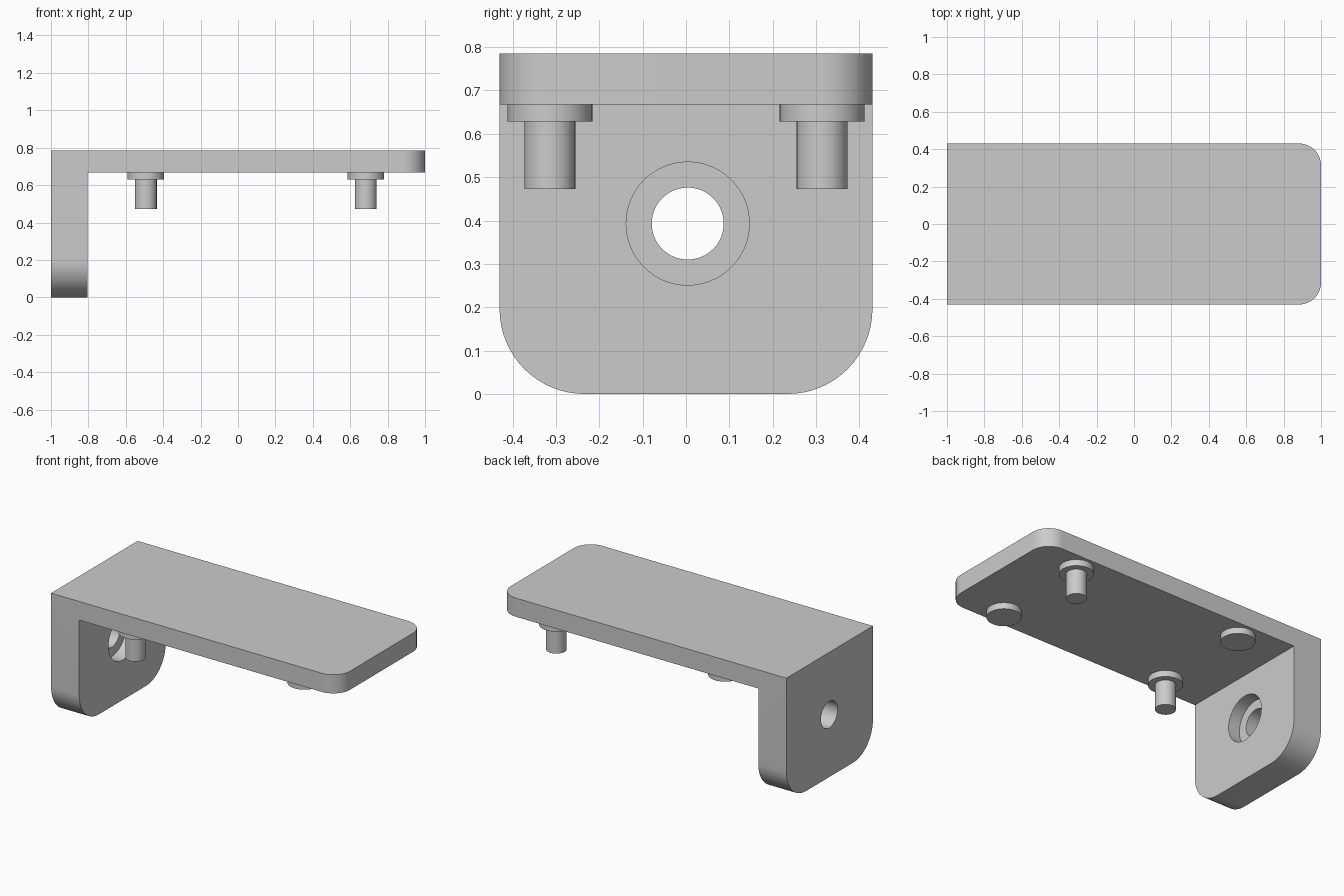
import bpy, bmesh, math
from mathutils import Matrix

if "Cube" in bpy.data.objects:
    bpy.data.objects.remove(bpy.data.objects["Cube"], do_unlink=True)

U = 0.0391                    # one design unit
HALF_W, TOP = 11 * U, 0.785
PLATE, WALL = 3 * U, 5 * U    # thicknesses
UNDER = TOP - PLATE

grey = bpy.data.materials.new("plain grey")
grey.use_nodes = True
GREY = (0.6, 0.6, 0.6, 1)
grey.diffuse_color = GREY
grey.node_tree.nodes["Principled BSDF"].inputs["Base Color"].default_value = GREY


def finish(name, bm):
    bmesh.ops.recalc_face_normals(bm, faces=bm.faces)
    mesh = bpy.data.meshes.new(name)
    bm.to_mesh(mesh)
    bm.free()
    mesh.materials.append(grey)
    obj = bpy.data.objects.new(name, mesh)
    bpy.context.collection.objects.link(obj)
    return obj


def smooth(obj):
    bpy.ops.object.select_all(action='DESELECT')
    obj.select_set(True)
    bpy.context.view_layer.objects.active = obj
    bpy.ops.object.shade_smooth_by_angle(angle=math.radians(30))


def add_cylinder(bm, radius, depth, matrix):
    bmesh.ops.create_cone(bm, cap_ends=True, segments=64, radius1=radius,
                          radius2=radius, depth=depth, matrix=matrix)


def round_edges(bm, test, radius):
    edges = [e for e in bm.edges if all(test(v.co) for v in e.verts)
             and abs(e.verts[0].co.y - e.verts[1].co.y) < 1e-4]
    bmesh.ops.bevel(bm, geom=edges, offset=radius, segments=16,
                    profile=0.5, affect='EDGES')


# L-shaped bracket: side profile extruded across its width
bm = bmesh.new()
profile = [(-1, 0), (-1 + WALL, 0), (-1 + WALL, UNDER), (1, UNDER), (1, TOP), (-1, TOP)]
face = bm.faces.new([bm.verts.new((x, -HALF_W, z)) for x, z in profile])
side = bmesh.ops.extrude_face_region(bm, geom=[face])
bmesh.ops.translate(bm, vec=(0, 2 * HALF_W, 0),
                    verts=[v for v in side["geom"] if isinstance(v, bmesh.types.BMVert)])
bmesh.ops.recalc_face_normals(bm, faces=bm.faces)
round_edges(bm, lambda c: c.x > 0.99, 3 * U)
round_edges(bm, lambda c: c.z < 0.01, 5 * U)
bracket = finish("bracket", bm)

# Counterbored screw hole through the wall
for radius, x, depth in ((0.083, -1, 1), (0.142, -1 + WALL, 4 * U)):
    bm = bmesh.new()
    add_cylinder(bm, radius, depth, Matrix.Translation((x, 0.004, 0.393))
                 @ Matrix.Rotation(math.pi / 2, 4, 'Y'))
    cutter = finish("hole_cutter", bm)
    cutter.hide_render = True
    mod = bracket.modifiers.new("hole", 'BOOLEAN')
    mod.operation, mod.solver, mod.object = 'DIFFERENCE', 'EXACT', cutter
    bpy.context.view_layer.objects.active = bracket
    bpy.ops.object.modifier_apply(modifier=mod.name)
    bpy.data.objects.remove(cutter, do_unlink=True)
smooth(bracket)

# Four round pads under the plate, two of them (diagonal) carrying pins
for end, x in (("wall", -0.493), ("free", 0.683)):
    for face_name, y in (("front", -0.314), ("back", 0.314)):
        bm = bmesh.new()
        add_cylinder(bm, 2.5 * U, U, Matrix.Translation((x, y, UNDER - U / 2)))
        smooth(finish(f"{end}_{face_name}_pad", bm))
        if x * y > 0:
            bm = bmesh.new()
            add_cylinder(bm, 1.5 * U, 4 * U, Matrix.Translation((x, y, UNDER - 3 * U)))
            smooth(finish(f"{end}_{face_name}_pin", bm))
